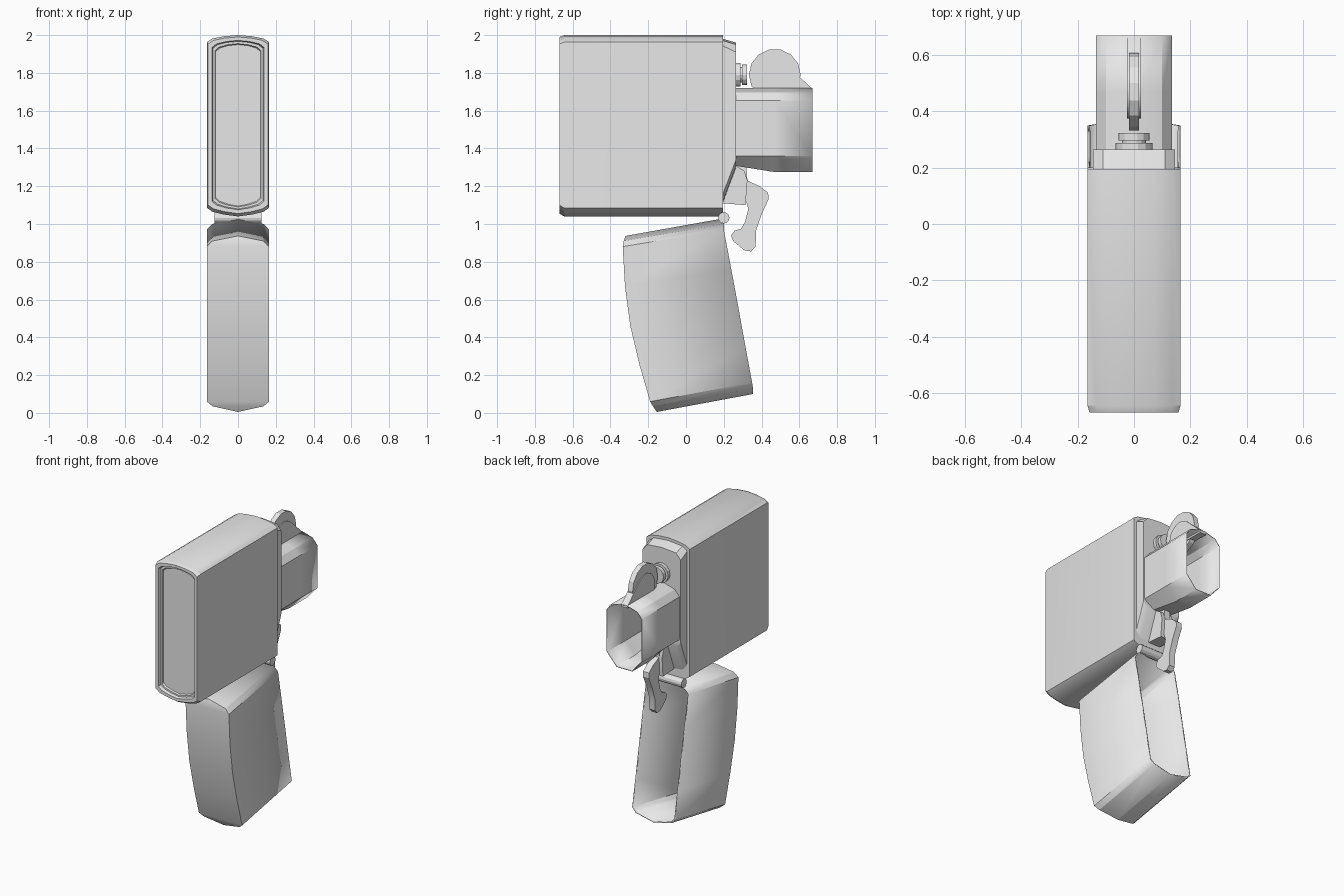
import bpy, bmesh, math

cube = bpy.data.objects.get("Cube")
if cube:
    bpy.data.objects.remove(cube)

metal = bpy.data.materials.new("plain_grey_metal")
metal.use_nodes = True
GREY = (0.8, 0.8, 0.8, 1)
metal.diffuse_color = GREY
metal.node_tree.nodes["Principled BSDF"].inputs["Base Color"].default_value = GREY


def finish(name, bm, angle=25):
    """Turn a bmesh into a named, shaded object."""
    bmesh.ops.remove_doubles(bm, verts=bm.verts, dist=0.0005)
    bmesh.ops.recalc_face_normals(bm, faces=bm.faces)
    mesh = bpy.data.meshes.new(name)
    bm.to_mesh(mesh)
    bm.free()
    mesh.materials.append(metal)
    obj = bpy.data.objects.new(name, mesh)
    bpy.context.collection.objects.link(obj)
    bpy.ops.object.select_all(action='DESELECT')
    obj.select_set(True)
    bpy.context.view_layer.objects.active = obj
    bpy.ops.object.shade_smooth_by_angle(angle=math.radians(angle))
    return obj


def loft(name, rings, cap_end=True, cap_start=True):
    """Skin rings of points that share the same count."""
    bm = bmesh.new()
    loops = [[bm.verts.new(p) for p in ring] for ring in rings]
    n = len(loops[0])
    for a, b in zip(loops, loops[1:]):
        for i in range(n):
            j = (i + 1) % n
            bm.faces.new((a[i], a[j], b[j], b[i]))
    if cap_start:
        bm.faces.new(loops[0])
    if cap_end:
        bm.faces.new(loops[-1])
    return finish(name, bm)


def mirrored(half, y):
    """Closed ring at depth y from right-hand (x, z) points, top to bottom."""
    left = [(-x, z) for x, z in reversed(half) if x > 0]
    return [(x, y, z) for x, z in half + left]


def case_ring(y, w, lo, hi):
    """Flat sides with shallow crowned top and bottom."""
    return mirrored([(0, hi), (w * .45, hi - .006), (w * .82, hi - .018), (w, hi - .037),
                     (w, lo + .045), (w * .82, lo + .025), (w * .45, lo + .01), (0, lo)], y)


def plate(name, outline, half_width):
    """Extrude a (y, z) outline across x."""
    return loft(name, [[(x, y, z) for y, z in outline] for x in (-half_width, half_width)])


def arc(cy, cz, r, start, end, steps):
    angles = [math.radians(start + (end - start) * i / steps) for i in range(steps + 1)]
    return [(cy + r * math.cos(a), cz + r * math.sin(a)) for a in angles]


# Case with a stepped recess in its base
loft("case_body", [
    case_ring(.195, .165, 1.04, 2.0),
    case_ring(-.645, .165, 1.04, 2.0),
    case_ring(-.67, .158, 1.055, 1.99),
    case_ring(-.67, .138, 1.075, 1.972),
    case_ring(-.65, .132, 1.08, 1.967),
    case_ring(-.65, .122, 1.09, 1.955),
    case_ring(-.64, .118, 1.095, 1.95)])

# Insert tapering towards the hinge
loft("insert", [
    mirrored([(0, 1.985), (.11, 1.975), (.145, 1.95), (.145, 1.12), (.11, 1.08), (0, 1.07)], .18),
    mirrored([(0, 1.96), (.11, 1.95), (.145, 1.91), (.145, 1.34), (.11, 1.305), (0, 1.295)], .265)])

# Open chimney
chimney = loft("chimney", [
    mirrored([(.02, 1.72), (.1, 1.697), (.135, 1.655), (.135, 1.36), (.06, low)], y)
    for y, low in ((.25, 1.31), (.47, 1.275), (.67, 1.275))], cap_end=False)
wall = chimney.modifiers.new("wall", 'SOLIDIFY')
wall.thickness = .006

# Striker wheel and the bracket holding it
plate("striker_wheel", arc(.47, 1.79, .137, 0, 360, 14)[:-1], .018)
plate("wheel_bracket",
      [(.67, 1.715), (.54, 1.835)] + arc(.47, 1.765, .096, 65, 180, 8) + [(.375, 1.7), (.67, 1.7)], .024)

# Stepped knob
knob = [(.255, .065), (.288, .065), (.288, .042), (.297, .042), (.297, .055), (.323, .055)]
loft("knob", [[(x, y, z) for x, z in arc(0, 1.79, r, 0, 360, 14)[:-1]] for y, r in knob])

# Lever mount and cam lever
plate("lever_mount", [(.19, 1.11), (.315, 1.10), (.325, 1.23), (.31, 1.28), (.26, 1.31), (.19, 1.2)], .045)
plate("cam_lever", [
    (.27, 1.31), (.32, 1.3), (.325, 1.23), (.39, 1.2), (.435, 1.165), (.437, 1.13),
    (.40, 1.05), (.372, .97), (.368, .88), (.345, .855), (.31, .86), (.25, .91),
    (.238, .94), (.258, .965), (.292, .975), (.312, 1.01), (.33, 1.08), (.318, 1.12), (.29, 1.17)], .022)

# Hinge barrel
loft("hinge_barrel", [[(x, y, z) for y, z in arc(.2, 1.033, .03, 0, 360, 12)[:-1]] for x in (-.125, .125)])

# Open lid, as rows of front (y, z), back (y, z) and half width
lid_rows = [
    (-.32, .937, .2, 1.03, 0), (-.33, .91, .2, 1.0, .135), (-.335, .88, .2, .97, .165),
    (-.323, .67, .24, .76, .165), (-.295, .46, .277, .56, .165), (-.245, .25, .315, .35, .165),
    (-.19, .06, .35, .16, .165), (-.175, .035, .355, .13, .135), (-.155, .005, .355, .1, 0)]
bm = bmesh.new()
rows = [[bm.verts.new(p) for p in ((w, by, bz), (w, fy, fz), (-w, fy, fz), (-w, by, bz))]
        for fy, fz, by, bz, w in lid_rows]
for a, b in zip(rows, rows[1:]):
    for i in range(3):
        bm.faces.new((a[i], a[i + 1], b[i + 1], b[i]))
lid = finish("lid", bm)
shell = lid.modifiers.new("shell", 'SOLIDIFY')
shell.thickness = .01
